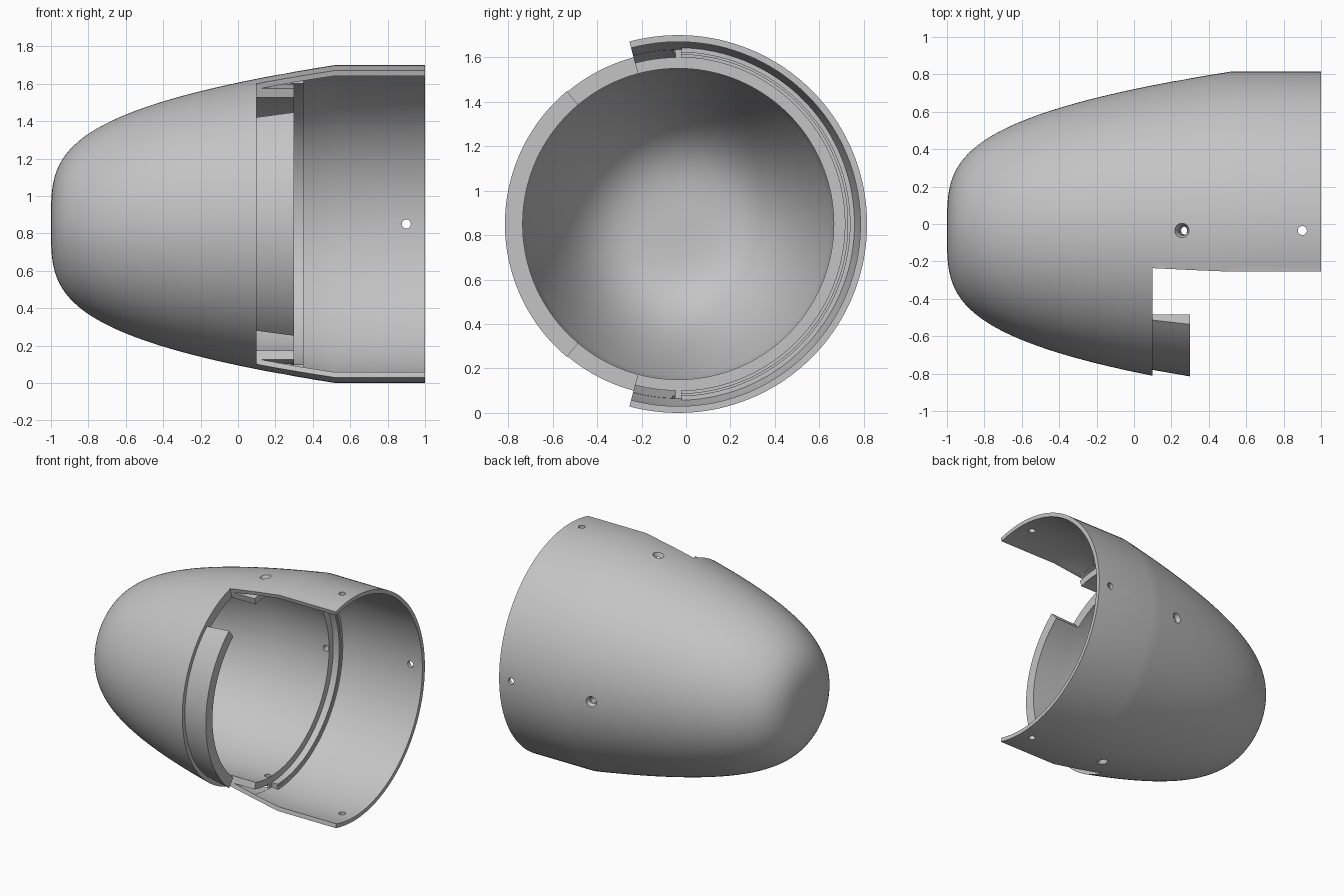
import bpy, bmesh, math
from mathutils import Matrix, Vector

cube = bpy.data.objects.get("Cube")
if cube:
    bpy.data.objects.remove(cube)

CY, CZ = -0.035, 0.85      # axis of the shell, running along x
POWER = 3.57               # bluntness of the nose curve
WALL = 0.03
WINDOW, TAB = 75, 50       # half angles, measured from the front

grey = bpy.data.materials.new("light_grey")
grey.use_nodes = True
grey.diffuse_color = (0.55, 0.55, 0.55, 1)
grey.node_tree.nodes["Principled BSDF"].inputs["Base Color"].default_value = (0.55, 0.55, 0.55, 1)


def polar(x, r, deg):
    a = math.radians(deg)
    return Vector((x, CY - r * math.cos(a), CZ + r * math.sin(a)))


def finish(name, bm):
    bmesh.ops.recalc_face_normals(bm, faces=bm.faces)
    mesh = bpy.data.meshes.new(name)
    bm.to_mesh(mesh)
    bm.free()
    mesh.materials.append(grey)
    obj = bpy.data.objects.new(name, mesh)
    bpy.context.collection.objects.link(obj)
    return obj


def lathe(name, section, start, end, closed=True):
    """Sweep an (x, radius) section around the axis between two angles."""
    full = end - start >= 360
    steps = max(4, round((end - start) / 2.5))
    bm = bmesh.new()
    rings = [[bm.verts.new(polar(x, r, start + (end - start) * i / steps)) for x, r in section]
             for i in range(steps if full else steps + 1)]
    for i in range(steps):
        a, b = rings[i], rings[(i + 1) % len(rings)]
        for j in range(len(section) if closed else len(section) - 1):
            k = (j + 1) % len(section)
            bm.faces.new((a[j], a[k], b[k], b[j]))
    if not full:
        bm.faces.new(rings[0])
        bm.faces.new(rings[-1])
    bmesh.ops.remove_doubles(bm, verts=bm.verts, dist=1e-5)
    return finish(name, bm)


def cut(target, cutter):
    cutter.hide_render = True
    mod = target.modifiers.new("cut", "BOOLEAN")
    mod.operation, mod.solver, mod.object = "DIFFERENCE", "EXACT", cutter
    bpy.context.view_layer.objects.active = target
    bpy.ops.object.modifier_apply(modifier=mod.name)
    bpy.data.objects.remove(cutter)


def drill(target, x, r, deg, r_in, r_out, depth, tilt=0.0):
    """Cone or cylinder cutter, r_out at the outside, centred on a skin point."""
    out = (polar(0, 1, deg) - polar(0, 0, deg) + Vector((-tilt, 0, 0))).normalized()
    turn = Vector((0, 0, 1)).rotation_difference(out).to_matrix().to_4x4()
    bm = bmesh.new()
    bmesh.ops.create_cone(bm, cap_ends=True, segments=32, radius1=r_in, radius2=r_out,
                          depth=depth, matrix=Matrix.Translation(polar(x, r, deg)) @ turn)
    cut(target, finish("hole_cutter", bm))


def curve(tip, length, radius, steps, limit=1.0):
    return [(tip + length * (limit * i / steps) ** POWER, radius * limit * i / steps)
            for i in range(steps + 1)]


# Shell: outer nose curve, open rim, inner wall, ledge, bore, inner nose curve
outer = curve(-1, 1.52, 0.85, 56) + [(1, 0.85)]
inner_r = 0.85 - WALL
inner_wall = [(1, inner_r), (0.52, inner_r), (0.43, 0.806), (0.3, 0.785)]
bore = curve(-1 + WALL, 1.49, inner_r, 40, 0.70 / inner_r)
shell = lathe("shell", outer + inner_wall + [(0.3, 0.70)] + bore[::-1], 0, 360, closed=False)

# Window opening on the front
cut(shell, lathe("window_cutter", [(0.1, 0.3), (1.2, 0.3), (1.2, 1.1), (0.1, 1.1)], -WINDOW, WINDOW))

# Tapered pockets beside the window
for start in (WINDOW - 5, 271):
    cut(shell, lathe("pocket_cutter", [(0.12, 0.75), (0.32, 0.75), (0.32, 0.788)], start, start + 19))

# Rim holes and countersunk screw holes at top, back and bottom
for deg in (90, 180, 270):
    drill(shell, 0.9, 0.835, deg, 0.024, 0.024, 0.2)
    drill(shell, 0.265, 0.755, deg, 0.022, 0.022, 0.3, 0.16)
    drill(shell, 0.257, 0.80, deg, 0.026, 0.047, 0.05, 0.16)

# Locating lip with a fine groove around the back half
lip = lathe("locating_lip", [(0.295, 0.75), (0.35, 0.75), (0.35, 0.765), (0.338, 0.765),
                             (0.338, 0.773), (0.35, 0.773), (0.35, 0.80), (0.295, 0.80)], 91, 269)

# Tab reaching into the window from the nose
tab = lathe("front_tab", [(0.095, 0.70), (0.3, 0.70), (0.3, 0.78), (0.095, 0.744)], -TAB, TAB)

for obj in (shell, lip, tab):
    bpy.ops.object.select_all(action="DESELECT")
    obj.select_set(True)
    bpy.context.view_layer.objects.active = obj
    bpy.ops.object.shade_smooth_by_angle(angle=math.radians(25))
